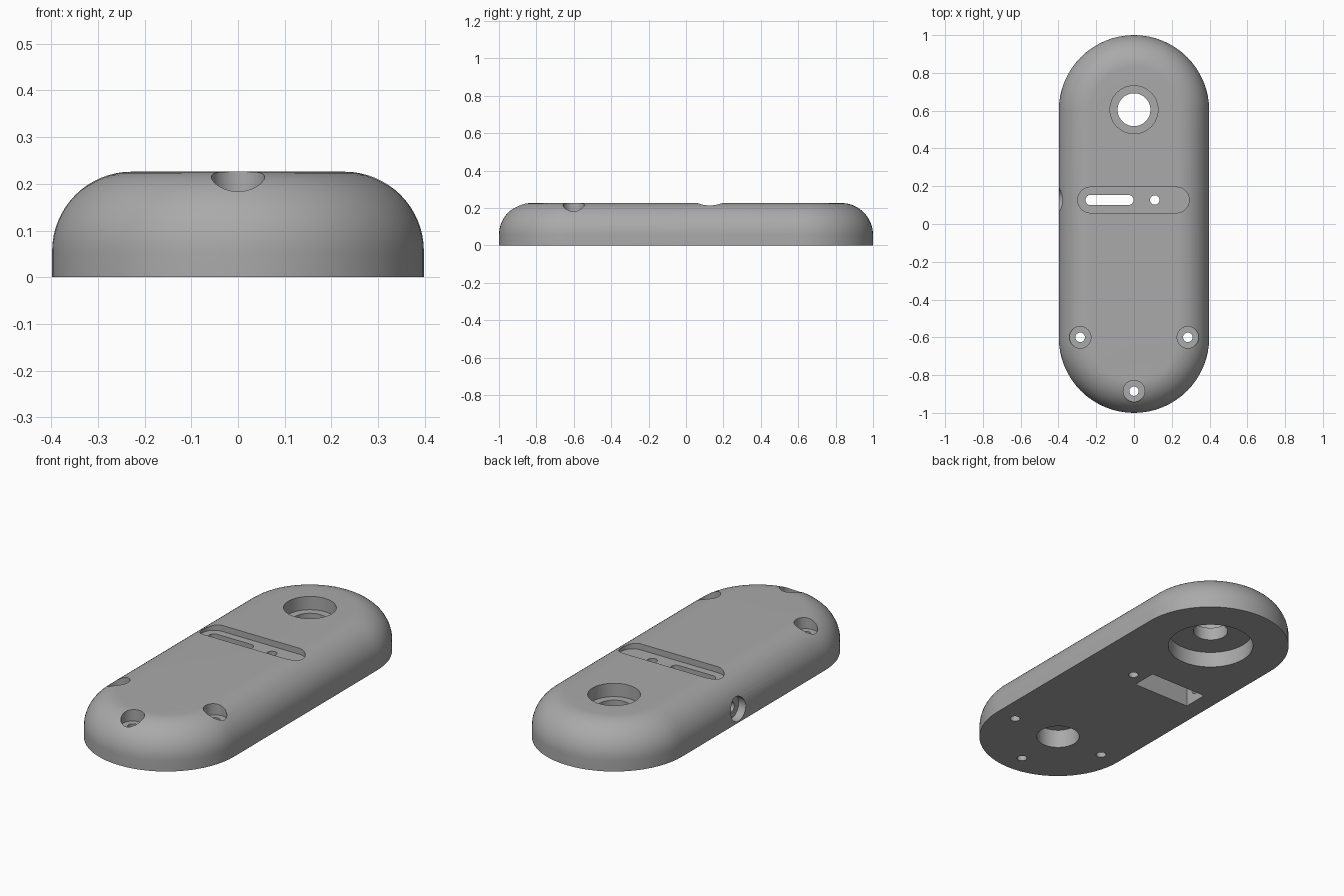
import bpy, bmesh
from math import pi, sin, cos, radians
from mathutils import Matrix

cube = bpy.data.objects.get("Cube")
if cube:
    bpy.data.objects.remove(cube, do_unlink=True)

HEIGHT, RADIUS, FILLET, HALF = 0.226, 0.398, 0.17, 0.602
SLOT_Y = 0.127

grey = bpy.data.materials.new("mid_grey")
grey.use_nodes = True
grey.diffuse_color = (0.4, 0.4, 0.4, 1)
grey.node_tree.nodes["Principled BSDF"].inputs["Base Color"].default_value = (0.4, 0.4, 0.4, 1)


def capsule(radius, half, z, along_y=True, segments=32):
    """Outline points of a round-ended slot."""
    points = []
    for end in (0, 1):
        for i in range(segments + 1):
            a = pi * (end + i / segments)
            x, y = radius * cos(a), radius * sin(a) + (half if end == 0 else -half)
            points.append((x, y, z) if along_y else (y, -x, z))
    return points


def loft(name, rings):
    """Solid skinned through matching rings, capped at both ends."""
    bm = bmesh.new()
    loops = [[bm.verts.new(p) for p in ring] for ring in rings]
    n = len(loops[0])
    for low, high in zip(loops, loops[1:]):
        for i in range(n):
            j = (i + 1) % n
            bm.faces.new((low[i], low[j], high[j], high[i]))
    bm.faces.new(list(reversed(loops[0])))
    bm.faces.new(loops[-1])
    return finish(name, bm)


def finish(name, bm):
    bmesh.ops.recalc_face_normals(bm, faces=bm.faces)
    mesh = bpy.data.meshes.new(name)
    bm.to_mesh(mesh)
    bm.free()
    mesh.materials.append(grey)
    obj = bpy.data.objects.new(name, mesh)
    bpy.context.collection.objects.link(obj)
    return obj


def cut(tool):
    """Subtract a tool from the body and discard it."""
    mod = body.modifiers.new("cut", "BOOLEAN")
    mod.operation, mod.solver, mod.object = "DIFFERENCE", "EXACT", tool
    bpy.context.view_layer.objects.active = body
    bpy.ops.object.modifier_apply(modifier=mod.name)
    bpy.data.objects.remove(tool, do_unlink=True)


def bore(x, y, radius, low, high):
    bm = bmesh.new()
    bmesh.ops.create_cone(bm, cap_ends=True, segments=48, radius1=radius, radius2=radius,
                          depth=high - low, matrix=Matrix.Translation((x, y, (low + high) / 2)))
    cut(finish("bore_cutter", bm))


def side_bore(y, z, radius, x0, x1):
    bm = bmesh.new()
    place = Matrix.Translation(((x0 + x1) / 2, y, z)) @ Matrix.Rotation(pi / 2, 4, "Y")
    bmesh.ops.create_cone(bm, cap_ends=True, segments=48, radius1=radius, radius2=radius,
                          depth=x1 - x0, matrix=place)
    cut(finish("side_cutter", bm))


def slot(x, y, radius, half, low, high):
    rings = [[(px + x, py + y, pz) for px, py, pz in capsule(radius, half, z, False)]
             for z in (low, high)]
    cut(loft("slot_cutter", rings))


# Rounded body: straight skirt, then a quarter-round shoulder
rings = [capsule(RADIUS, HALF, 0)]
for i in range(17):
    a = pi / 2 * i / 16
    rings.append(capsule(RADIUS - FILLET * (1 - cos(a)), HALF, HEIGHT - FILLET * (1 - sin(a))))
body = loft("body", rings)

# Large stepped hole at the back, with a wide recess underneath
bore(0, 0.605, 0.215, -0.1, 0.085)
bore(0, 0.605, 0.127, 0.155, 0.4)
bore(0, 0.605, 0.087, -0.1, 0.4)

# Round recess under the front
bore(0, -0.6, 0.108, -0.1, 0.1)

# Three countersunk screw holes
for x, y in ((-0.285, -0.6), (0.285, -0.6), (0, -0.885)):
    bore(x, y, 0.057, 0.165, 0.4)
    bore(x, y, 0.025, -0.1, 0.4)

# Shallow top groove with a slot and a small hole in its floor
slot(-0.003, SLOT_Y, 0.068, 0.227, HEIGHT - 0.032, 0.4)
slot(-0.13, SLOT_Y, 0.027, 0.1, 0.05, 0.4)
bore(0.11, SLOT_Y, 0.025, -0.1, 0.4)

# Rectangular pocket underneath
bm = bmesh.new()
bmesh.ops.create_cube(bm, size=1, matrix=Matrix.Translation((-0.13, SLOT_Y, 0.025))
                      @ Matrix.Diagonal((0.34, 0.135, 0.25, 1)))
cut(finish("pocket_cutter", bm))

# Stepped side hole leading into the pocket
side_bore(SLOT_Y, 0.07, 0.062, -0.6, -0.355)
side_bore(SLOT_Y, 0.07, 0.026, -0.6, -0.25)

# Smooth shading with crisp rims
bpy.ops.object.select_all(action="DESELECT")
body.select_set(True)
bpy.context.view_layer.objects.active = body
bpy.ops.object.shade_smooth_by_angle(angle=radians(30))
